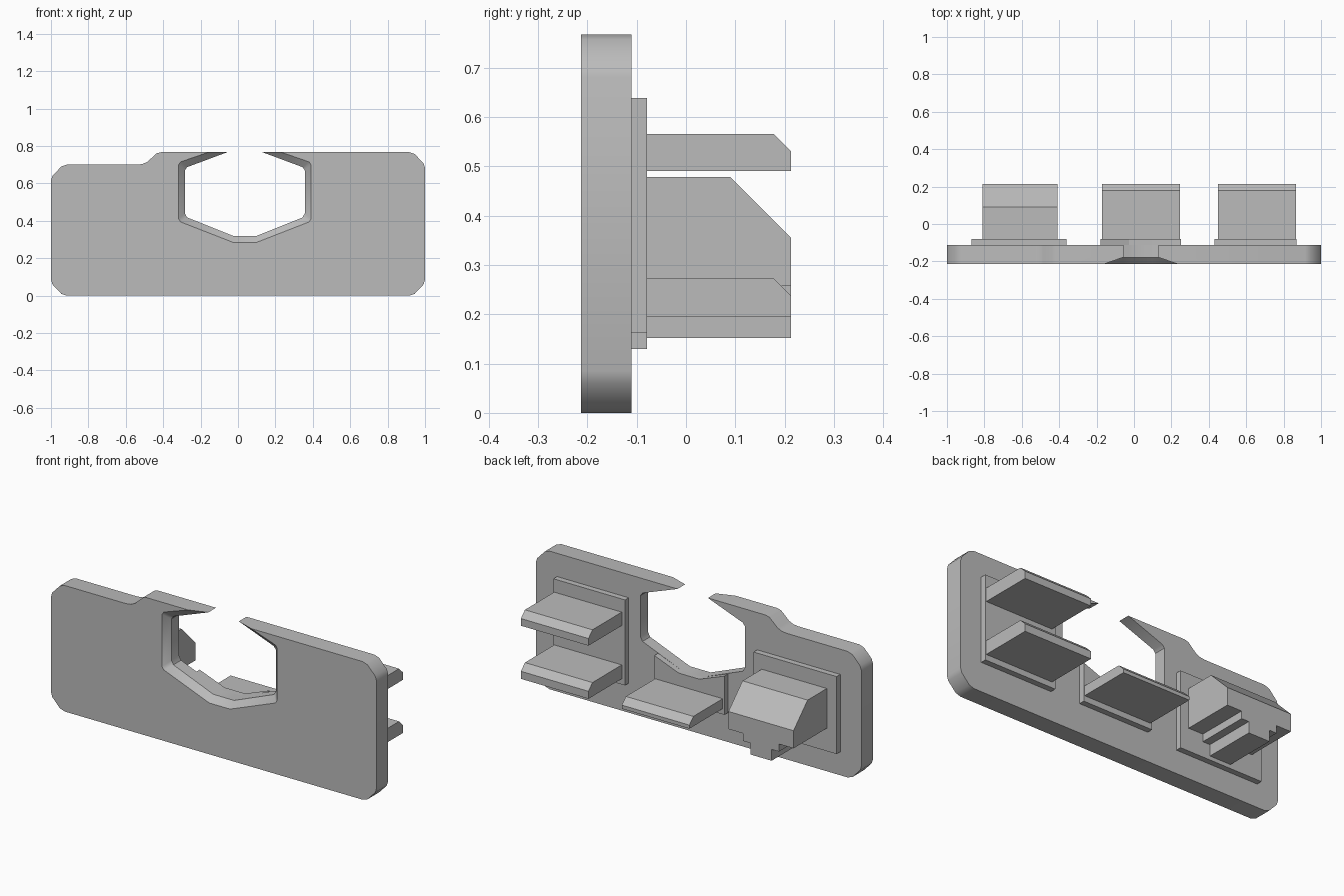
import bpy
import bmesh

cube = bpy.data.objects.get("Cube")
if cube:
    bpy.data.objects.remove(cube, do_unlink=True)

grey = bpy.data.materials.new("plain grey")
grey.use_nodes = True
grey.diffuse_color = (0.5, 0.5, 0.5, 1)
grey.node_tree.nodes["Principled BSDF"].inputs["Base Color"].default_value = (0.5, 0.5, 0.5, 1)


def loft(name, rings):
    """Join matching rings of points into a capped solid."""
    bm = bmesh.new()
    loops = [[bm.verts.new(p) for p in ring] for ring in rings]
    n = len(loops[0])
    for a, b in zip(loops, loops[1:]):
        for i in range(n):
            j = (i + 1) % n
            bm.faces.new((a[i], a[j], b[j], b[i]))
    bm.faces.new(loops[0][::-1])
    bm.faces.new(loops[-1])
    bmesh.ops.recalc_face_normals(bm, faces=bm.faces)
    mesh = bpy.data.meshes.new(name)
    bm.to_mesh(mesh)
    bm.free()
    mesh.materials.append(grey)
    obj = bpy.data.objects.new(name, mesh)
    bpy.context.collection.objects.link(obj)
    return obj


def along_y(name, outline, y0, y1):
    return loft(name, [[(x, y, z) for x, z in outline] for y in (y0, y1)])


def along_x(name, profile, x0, x1):
    return loft(name, [[(x, y, z) for y, z in profile] for x in (x0, x1)])


FRONT, LIP, BACK, PAD, END = -0.213, -0.178, -0.111, -0.079, 0.213

# Face plate: softened cut corners, stepped top edge and an open hexagonal notch
corner = [(0, 0.085), (0.008, 0.06), (0.055, 0.01), (0.085, 0)]
outer = [(-0.41, 0.767), (-0.435, 0.761), (-0.485, 0.715), (-0.51, 0.704), (-0.54, 0.7)]
outer += [(-1 + a, 0.7 - b) for b, a in [(q, p) for p, q in reversed(corner)]]
outer += [(-1 + a, b) for a, b in corner]
outer += [(1 - a, b) for a, b in reversed(corner)]
outer += [(1 - a, 0.767 - b) for a, b in corner]
wide = [(0.23, 0.767), (0.38, 0.715), (0.39, 0.70), (0.39, 0.41), (0.38, 0.394), (0.10, 0.285)]
narrow = [(0.13, 0.767), (0.345, 0.687), (0.357, 0.67), (0.357, 0.44), (0.345, 0.418), (0.10, 0.32)]


def notch(side):
    return side + [(0.073 - x, z) for x, z in reversed(side)]


rings = []
for y, side in ((FRONT, wide), (LIP, narrow), (BACK, narrow)):
    rings.append([(x, y, z) for x, z in outer + notch(side)])
plate = loft("face_plate", rings)

# Raised pads on the back
along_y("left_pad", [(0.43, 0.163), (0.87, 0.163), (0.87, 0.638), (0.43, 0.638)], BACK, PAD)
along_y("right_pad", [(-0.87, 0.13), (-0.36, 0.13), (-0.36, 0.56), (-0.87, 0.56)], BACK, PAD)
along_y("centre_pad", [(-0.18, 0.163), (0.25, 0.163), (0.25, 0.378), (0.10, 0.32),
                       (-0.027, 0.32), (-0.18, 0.378)], BACK, PAD)


# Clip tongues with a sloped tip
def tongue(name, x0, x1, bottom, top):
    along_x(name, [(PAD, bottom), (END, bottom), (END, top - 0.035),
                   (END - 0.035, top), (PAD, top)], x0, x1)


tongue("left_upper_tongue", 0.45, 0.865, 0.49, 0.565)
tongue("left_lower_tongue", 0.45, 0.865, 0.195, 0.272)
tongue("centre_tongue", -0.17, 0.245, 0.195, 0.25)

# Large sloped block with a stepped key below it
along_x("block", [(PAD, 0.257), (END, 0.257), (END, 0.355), (0.09, 0.478), (PAD, 0.478)],
        -0.81, -0.41)
key = [(-0.5, 0.257), (-0.5, 0.215), (-0.545, 0.215), (-0.545, 0.152)]
along_y("block_key", key + [(-1.22 - x, z) for x, z in reversed(key)], PAD, END)

# Soft shading on the plate corners only
bpy.ops.object.select_all(action="DESELECT")
plate.select_set(True)
bpy.context.view_layer.objects.active = plate
bpy.ops.object.shade_smooth_by_angle(angle=0.6)
